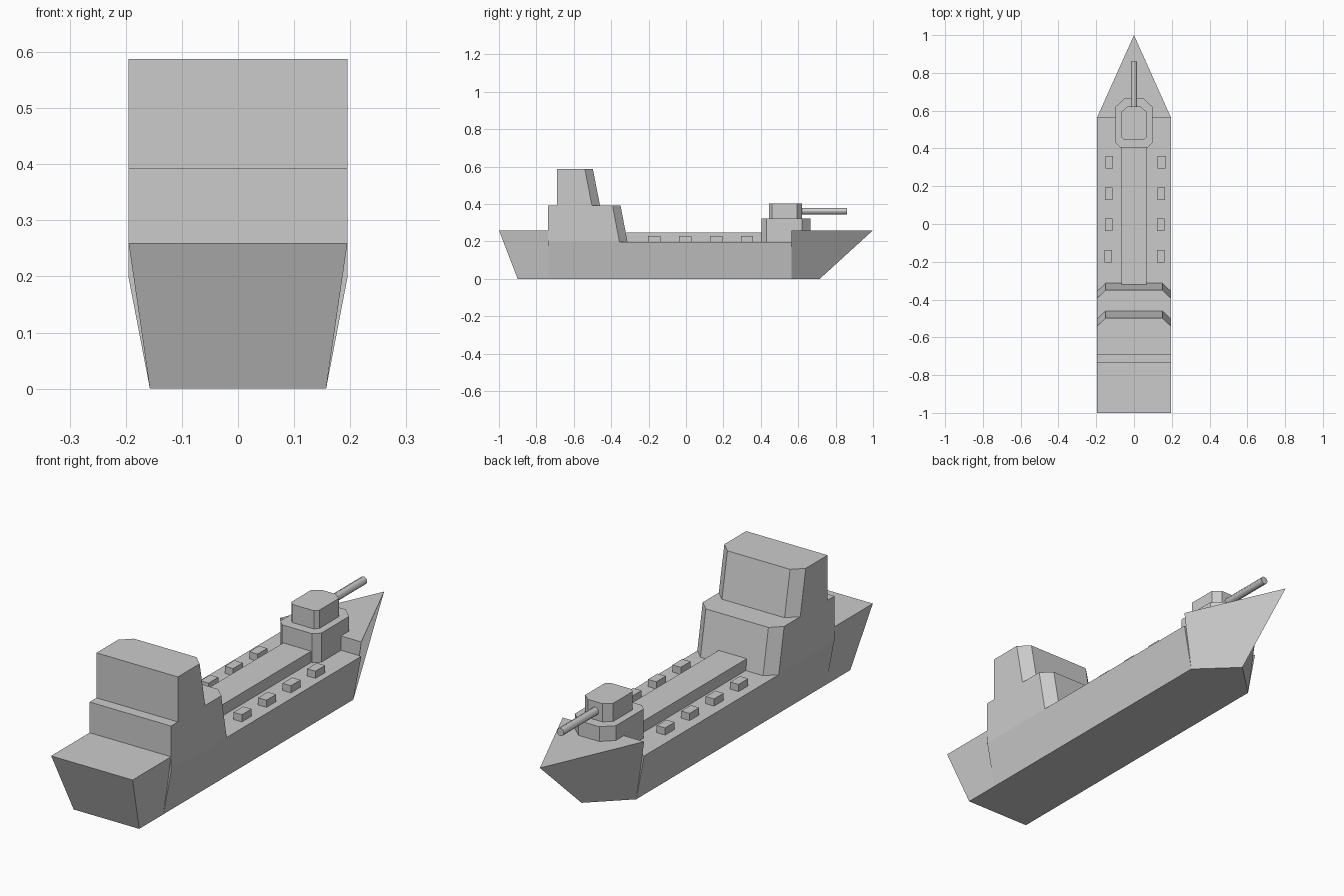
import bpy, bmesh, math

if "Cube" in bpy.data.objects:
    bpy.data.objects.remove(bpy.data.objects["Cube"])


def loft(name, low, high):
    """Closed solid between two matching rings of 3D points."""
    bm = bmesh.new()
    a = [bm.verts.new(p) for p in low]
    b = [bm.verts.new(p) for p in high]
    n = len(a)
    bm.faces.new(a)
    bm.faces.new(b)
    for i in range(n):
        j = (i + 1) % n
        bm.faces.new((a[i], a[j], b[j], b[i]))
    bmesh.ops.recalc_face_normals(bm, faces=bm.faces)
    me = bpy.data.meshes.new(name)
    bm.to_mesh(me)
    bm.free()
    ob = bpy.data.objects.new(name, me)
    bpy.context.collection.objects.link(ob)
    return ob


def rect(w, y0, y1, z, x=0):
    return [(x - w, y0, z), (x + w, y0, z), (x + w, y1, z), (x - w, y1, z)]


def mirrored(half, z):
    """Symmetric outline from its right half, listed back to front."""
    return [(x, y, z) for x, y in half] + [(-x, y, z) for x, y in reversed(half)]


def prism(name, half, z0, z1):
    return loft(name, mirrored(half, z0), mirrored(half, z1))


TOP, BOT = 0.195, 0.157     # hull half-widths
DECK, RAISED = 0.198, 0.26  # deck heights

# Hull: raised stern, low midship, pointed raised bow
loft("stern", rect(BOT, -0.90, -0.735, 0), rect(TOP, -1.0, -0.735, RAISED))
loft("midship_hull", rect(BOT, -0.735, 0.565, 0), rect(TOP, -0.735, 0.565, DECK))
loft("bow",
     [(-BOT, 0.565, 0), (BOT, 0.565, 0), (0, 0.715, 0)],
     [(-TOP, 0.565, RAISED), (TOP, 0.565, RAISED), (0, 1.0, RAISED)])


# Superstructure tiers with chamfered, raked fronts
def tier(name, back, front, rake, z0, z1):
    def ring(f, z):
        return mirrored([(TOP, back), (TOP, f - 0.043), (0.15, f)], z)
    loft(name, ring(front, z0), ring(front - rake, z1))


tier("lower_superstructure", -0.737, -0.313, 0.037, DECK, 0.393)
tier("bridge", -0.69, -0.46, 0.038, 0.393, 0.588)

# Raised walkway along the deck
loft("walkway", rect(0.067, -0.32, 0.42, DECK), rect(0.067, -0.32, 0.42, 0.247))

# Deck hatches, four on each side
for i in range(4):
    y = -0.17 + i * 0.1655
    for side, x in (("left", -0.136 + i * 0.0015), ("right", 0.141 + i * 0.0015)):
        loft(f"hatch_{side}_{i + 1}", rect(0.02, y - 0.033, y + 0.033, DECK, x),
             rect(0.02, y - 0.033, y + 0.033, 0.229, x))

# Gun turret: two chamfered blocks and a barrel
prism("turret_base", [(0.072, 0.405), (0.098, 0.43), (0.098, 0.62), (0.05, 0.665)], DECK, 0.324)
prism("turret", [(0.052, 0.445), (0.067, 0.461), (0.067, 0.594), (0.035, 0.621)], 0.324, 0.403)

bpy.ops.mesh.primitive_cylinder_add(vertices=12, radius=0.017, depth=0.27,
                                    location=(0, 0.725, 0.362),
                                    rotation=(math.pi / 2, 0, 0))
barrel = bpy.context.object
barrel.name = "gun_barrel"
bpy.ops.object.shade_smooth_by_angle()
